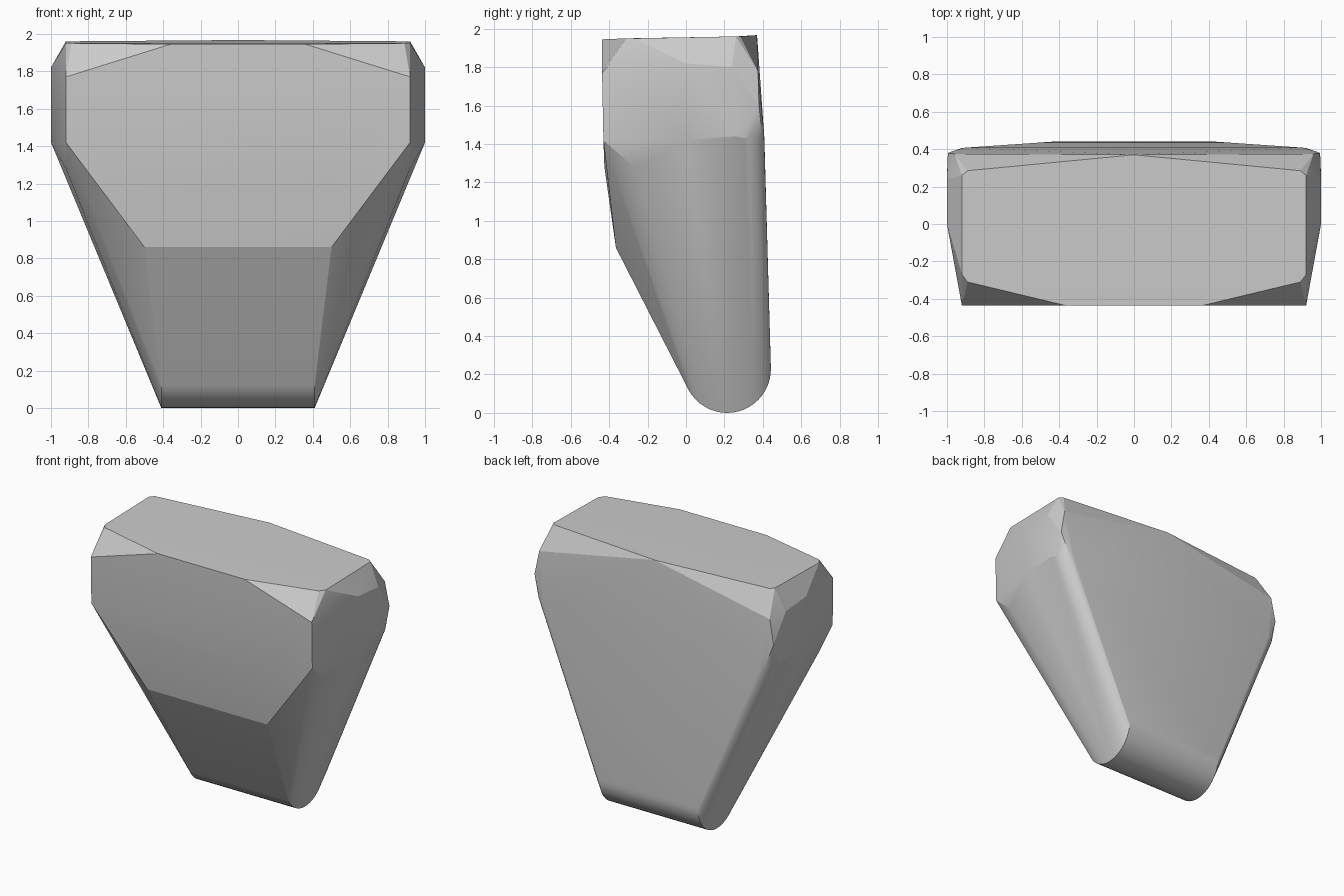
import bpy, bmesh, math

if "Cube" in bpy.data.objects:
    bpy.data.objects.remove(bpy.data.objects["Cube"])

grey = bpy.data.materials.new("plain_grey")
grey.use_nodes = True
colour = (0.6, 0.6, 0.6, 1)
grey.diffuse_color = colour
grey.node_tree.nodes["Principled BSDF"].inputs["Base Color"].default_value = colour

# Corners of the right half (x, y, z)
top_rim = [(0.36, -0.437, 1.945), (0.89, -0.31, 1.95), (0.92, -0.27, 1.95),
           (0.92, 0.26, 1.96), (0.89, 0.285, 1.96), (0, 0.37, 1.967)]
front_panel = [(0.92, -0.437, 1.77), (0.92, -0.43, 1.42),
               (0.5, -0.365, 0.86), (0.5, -0.425, 1.28)]
side_panel = [(1, 0, 1.82), (1, 0.24, 1.8), (1, 0, 1.42), (1, 0.26, 1.44),
              (0.92, -0.27, 1.28), (0.995, 0.38, 1.6), (0.96, 0.375, 1.78)]
back_panel = [(0.4, 0.415, 1.35)]
points = top_rim + front_panel + side_panel + back_panel

# Rounded foot, an arc running from the front slope to the back
radius, centre_y = 0.228, 0.214
start, end, steps = math.radians(208), math.radians(362), 20
for i in range(steps + 1):
    a = start + (end - start) * i / steps
    points.append((0.41, centre_y + radius * math.cos(a), radius + radius * math.sin(a)))

# Rounded back edge, running up the slanted side
for z, side_x, back_y, depth in ((0.23, 0.495, 0.441, 0.15), (1.43, 0.995, 0.408, 0.13)):
    for i in range(9):
        a = math.pi / 2 * i / 8
        points.append((side_x - 0.09 * (1 - math.cos(a)),
                       back_y - depth * (1 - math.sin(a)), z))

# Mirror and wrap the corners in a closed faceted body
bm = bmesh.new()
for x, y, z in points:
    for side in ((1, -1) if x else (1,)):
        bm.verts.new((x * side, y, z))
hull = bmesh.ops.convex_hull(bm, input=bm.verts)
spare = {v for v in hull["geom_interior"] + hull["geom_unused"]
         if isinstance(v, bmesh.types.BMVert)}
bmesh.ops.delete(bm, geom=list(spare), context="VERTS")
bmesh.ops.dissolve_limit(bm, angle_limit=math.radians(1), verts=bm.verts, edges=bm.edges)
bmesh.ops.recalc_face_normals(bm, faces=bm.faces)

mesh = bpy.data.meshes.new("tapered_block")
bm.to_mesh(mesh)
bm.free()
mesh.materials.append(grey)
block = bpy.data.objects.new("tapered_block", mesh)
bpy.context.collection.objects.link(block)

# Smooth the rounded edges and keep the facets crisp
bpy.context.view_layer.objects.active = block
block.select_set(True)
bpy.ops.object.shade_smooth_by_angle(angle=math.radians(14))
